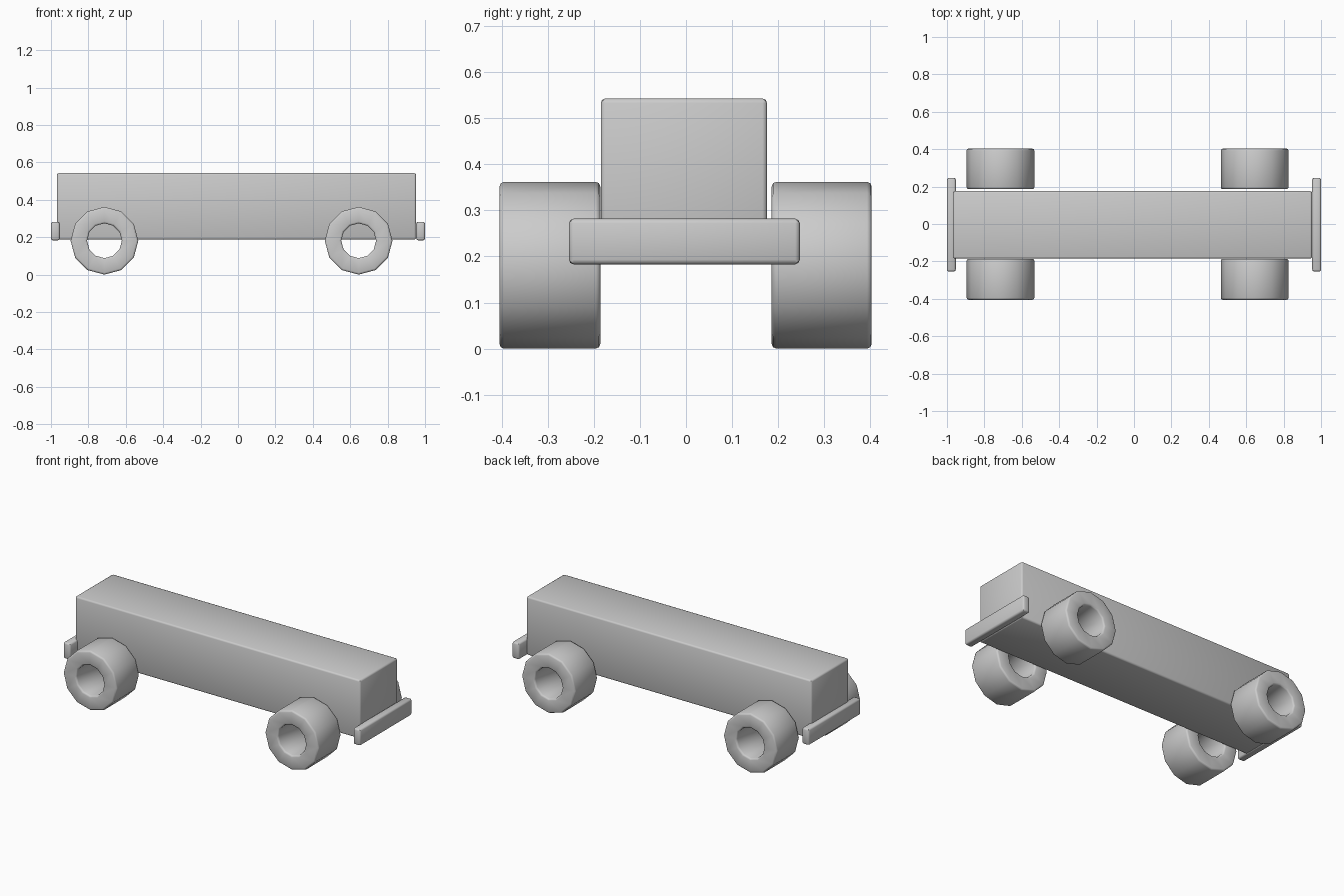
import bpy, bmesh, math

if "Cube" in bpy.data.objects:
    bpy.data.objects.remove(bpy.data.objects["Cube"])

SIDES = 12


def finish(name, bm, bevel):
    bmesh.ops.recalc_face_normals(bm, faces=bm.faces[:])
    mesh = bpy.data.meshes.new(name)
    bm.to_mesh(mesh)
    bm.free()
    ob = bpy.data.objects.new(name, mesh)
    bpy.context.collection.objects.link(ob)
    # soften only the sharp rims
    mod = ob.modifiers.new("soft_edges", 'BEVEL')
    mod.width = bevel
    mod.segments = 2
    mod.limit_method = 'ANGLE'
    mod.angle_limit = math.radians(50)
    bpy.ops.object.select_all(action='DESELECT')
    bpy.context.view_layer.objects.active = ob
    ob.select_set(True)
    bpy.ops.object.modifier_apply(modifier=mod.name)
    bpy.ops.object.shade_smooth_by_angle(angle=math.radians(46))
    return ob


def box(name, lo, hi, bevel=0.01):
    bm = bmesh.new()
    bmesh.ops.create_cube(bm, size=1)
    for v in bm.verts:
        for i in range(3):
            v.co[i] = lo[i] if v.co[i] < 0 else hi[i]
    return finish(name, bm, bevel)


def wheel(name, x, y0, y1, z=0.181, outer=0.181, inner=0.093):
    # square ring section swept around the axle
    bm = bmesh.new()
    section = [(outer, y0), (outer, y1), (inner, y1), (inner, y0)]
    rings = []
    for i in range(SIDES):
        a = 2 * math.pi * i / SIDES
        rings.append([bm.verts.new((x + r * math.cos(a), y, z + r * math.sin(a)))
                      for r, y in section])
    for i in range(SIDES):
        a, b = rings[i], rings[(i + 1) % SIDES]
        for j in range(4):
            k = (j + 1) % 4
            bm.faces.new((a[j], a[k], b[k], b[j]))
    return finish(name, bm, 0.01)


# long box body
box("body", (-0.968, -0.185, 0.187), (0.952, 0.176, 0.543))

# bumpers at both ends
box("rear_bumper", (-1.0, -0.254, 0.183), (-0.953, 0.247, 0.282))
box("front_bumper", (0.953, -0.254, 0.183), (1.0, 0.247, 0.282))

# four open wheels
for end, x in (("rear", -0.714), ("front", 0.645)):
    wheel(end + "_right_wheel", x, -0.405, -0.186)
    wheel(end + "_left_wheel", x, 0.186, 0.403)
